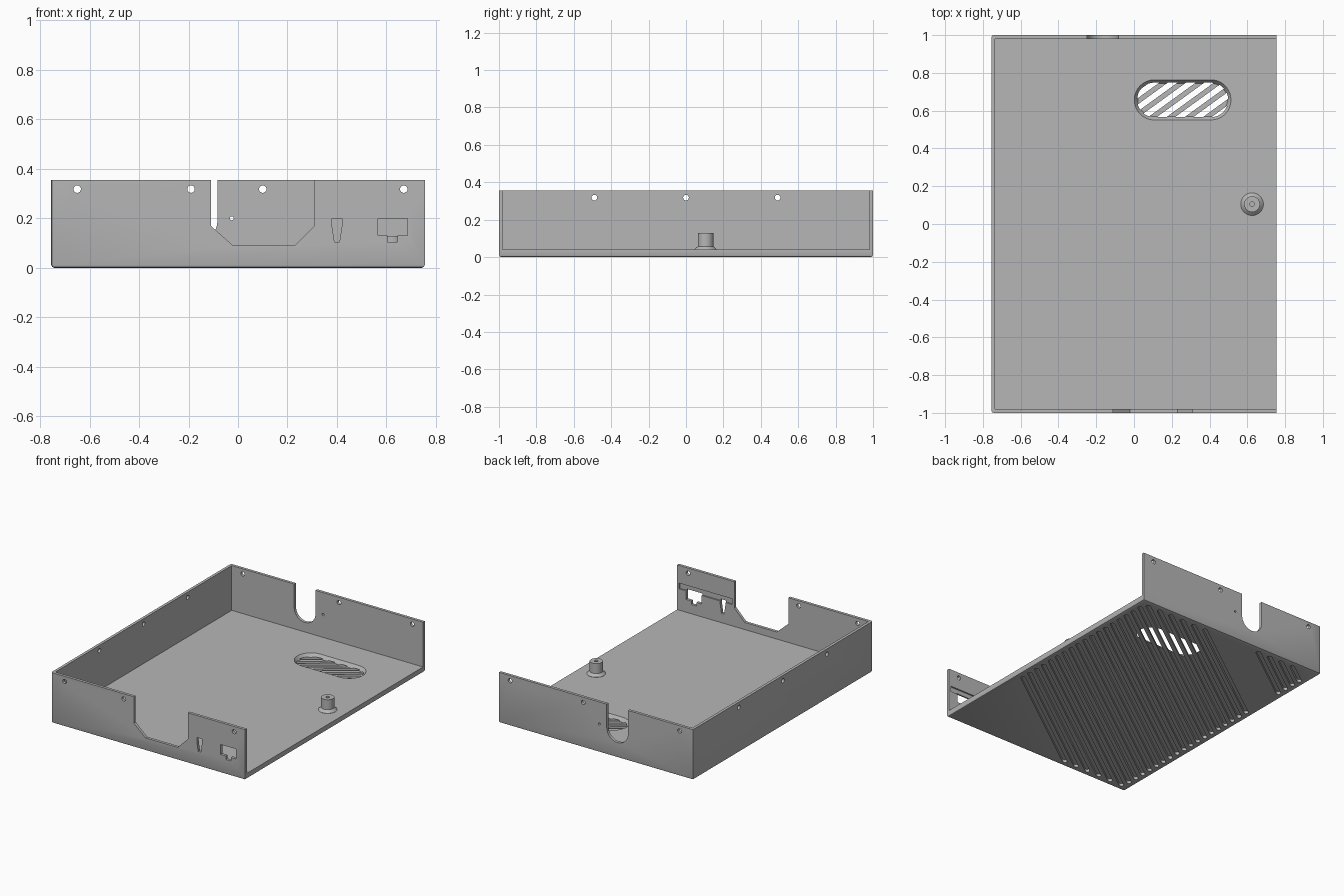
import bpy, bmesh
from math import pi, sin, cos, atan2
from mathutils import Matrix

cube = bpy.data.objects.get("Cube")
if cube:
    bpy.data.objects.remove(cube)

grey = bpy.data.materials.new("plain grey")
grey.use_nodes = True
grey.diffuse_color = (0.47, 0.47, 0.47, 1)
grey.node_tree.nodes["Principled BSDF"].inputs["Base Color"].default_value = grey.diffuse_color

W, L, H = 0.755, 1.0, 0.355      # half width, half length, height
WALL, FLOOR, CHAMFER = 0.02, 0.04, 0.012


def make(name, bm):
    """Turn a bmesh into a grey object."""
    bmesh.ops.recalc_face_normals(bm, faces=bm.faces)
    mesh = bpy.data.meshes.new(name)
    bm.to_mesh(mesh)
    bm.free()
    mesh.materials.append(grey)
    obj = bpy.data.objects.new(name, mesh)
    bpy.context.collection.objects.link(obj)
    return obj


def prism(bm, axis, lo, hi, outline, end_outline=None):
    """Loft an outline along an axis, optionally to a second outline."""
    place = {"x": lambda p, w: (w, *p),
             "y": lambda p, w: (p[0], w, p[1]),
             "z": lambda p, w: (*p, w)}[axis]
    a = [bm.verts.new(place(p, lo)) for p in outline]
    b = [bm.verts.new(place(p, hi)) for p in end_outline or outline]
    bm.faces.new(a)
    bm.faces.new(b)
    for i in range(len(a)):
        j = (i + 1) % len(a)
        bm.faces.new((a[i], a[j], b[j], b[i]))


def rect(x0, x1, y0, y1):
    return [(x0, y0), (x1, y0), (x1, y1), (x0, y1)]


def capsule(a, b, r, n=16):
    """Outline of a slot with round ends at a and b."""
    ang = atan2(b[1] - a[1], b[0] - a[0])
    pts = []
    for c, start in ((b, ang - pi / 2), (a, ang + pi / 2)):
        pts += [(c[0] + r * cos(start + pi * i / n),
                 c[1] + r * sin(start + pi * i / n)) for i in range(n + 1)]
    return pts


def circle(x, y, r, n=24):
    return [(x + r * cos(2 * pi * i / n), y + r * sin(2 * pi * i / n)) for i in range(n)]


def cut(target, bm):
    """Subtract the bmesh from the target and discard the cutter."""
    cutter = make("cutter", bm)
    cutter.hide_render = True
    mod = target.modifiers.new("cut", "BOOLEAN")
    mod.operation, mod.solver, mod.object = "DIFFERENCE", "EXACT", cutter
    bpy.context.view_layer.objects.active = target
    bpy.ops.object.modifier_apply(modifier=mod.name)
    bpy.data.objects.remove(cutter)


# Outer block, chamfered along the bottom and the two closed corners
bm = bmesh.new()
prism(bm, "z", 0, H, rect(-W, W, -L, L))
edges = [e for e in bm.edges if all(v.co.z < 0.01 for v in e.verts)
         or all(v.co.x < 0 for v in e.verts) and abs(e.verts[0].co.z - e.verts[1].co.z) > 0.1]
bmesh.ops.bevel(bm, geom=edges, offset=CHAMFER, segments=2, affect="EDGES", profile=0.5)
tray = make("tray", bm)

# Interior, open on top and on the +x side
bm = bmesh.new()
prism(bm, "z", FLOOR, H + 0.1, rect(WALL - W, W + 0.1, WALL - L, L - WALL))
cut(tray, bm)

# Wall openings
bm = bmesh.new()
front, back = (-L - 0.1, -L + 0.1), (L - 0.1, L + 0.1)
prism(bm, "y", *front, [(-0.11, 0.5), (-0.11, 0.17), (-0.02, 0.09),
                        (0.23, 0.09), (0.31, 0.17), (0.31, 0.5)])
prism(bm, "y", *front, [(0.38, 0.2), (0.38, 0.17), (0.39, 0.105),
                        (0.41, 0.105), (0.42, 0.17), (0.42, 0.2)])
prism(bm, "y", *front, [(0.565, 0.2), (0.565, 0.13), (0.605, 0.13), (0.605, 0.105),
                        (0.645, 0.105), (0.645, 0.13), (0.685, 0.13), (0.685, 0.2)])
prism(bm, "y", *back, capsule((-0.166, 0.19), (-0.166, 0.5), 0.083))
prism(bm, "y", *back, circle(-0.025, 0.2, 0.008))
for span, places in ((front, (-0.65, -0.19, 0.67)), (back, (-0.65, 0.10, 0.67))):
    for x in places:
        prism(bm, "y", *span, circle(x, 0.318, 0.015))
for y in (-0.49, 0, 0.49):
    prism(bm, "x", -W - 0.1, -W + 0.1, circle(y, 0.318, 0.015))
cut(tray, bm)

# Shallow board groove inside the front wall
bm = bmesh.new()
prism(bm, "y", -L + 0.01, -L + 0.05, rect(0.33, W - 0.015, 0.19, 0.23))
cut(tray, bm)

# Diagonal grooves under the floor, in a wide band and a corner band
SLOPE, PITCH = 0.725, 0.07
bm = bmesh.new()
for first, count in ((-0.80, 24), (1.14, 4)):
    for i in range(count):
        c = first + i * PITCH
        x0 = max(-W + 0.05, (-L + 0.05 - c) / SLOPE)
        x1 = min(W - 0.05, (L - 0.05 - c) / SLOPE)
        prism(bm, "z", -0.1, 0.02, capsule((x0, c + SLOPE * x0), (x1, c + SLOPE * x1), 0.015, 8))
cut(tray, bm)

# Tapered vent pocket that opens into the grooves
bm = bmesh.new()
ends = (0.108, 0.657), (0.407, 0.657)
prism(bm, "z", 0.015, FLOOR + 0.01, capsule(*ends, 0.088), capsule(*ends, 0.114))
cut(tray, bm)

# Screw post with flared foot and blind hole
bm = bmesh.new()
profile = [(0.06, 0.035), (0.06, 0.041), (0.042, 0.058), (0.042, 0.128),
           (0.012, 0.128), (0.012, 0.05), (0, 0.05)]
verts = [bm.verts.new((r, 0, z)) for r, z in profile]
lines = [bm.edges.new(pair) for pair in zip(verts, verts[1:])]
bmesh.ops.spin(bm, geom=verts + lines, axis=(0, 0, 1), cent=(0, 0, 0),
               angle=2 * pi, steps=40, use_duplicate=False)
bmesh.ops.remove_doubles(bm, verts=bm.verts, dist=0.0001)
bmesh.ops.transform(bm, matrix=Matrix.Translation((0.625, 0.105, 0)), verts=bm.verts)
post = make("screw_post", bm)

# Smooth round surfaces, keep hard edges
for obj in bpy.context.selected_objects:
    obj.select_set(False)
for obj in (tray, post):
    obj.select_set(True)
bpy.context.view_layer.objects.active = tray
bpy.ops.object.shade_smooth_by_angle(angle=pi / 6)
